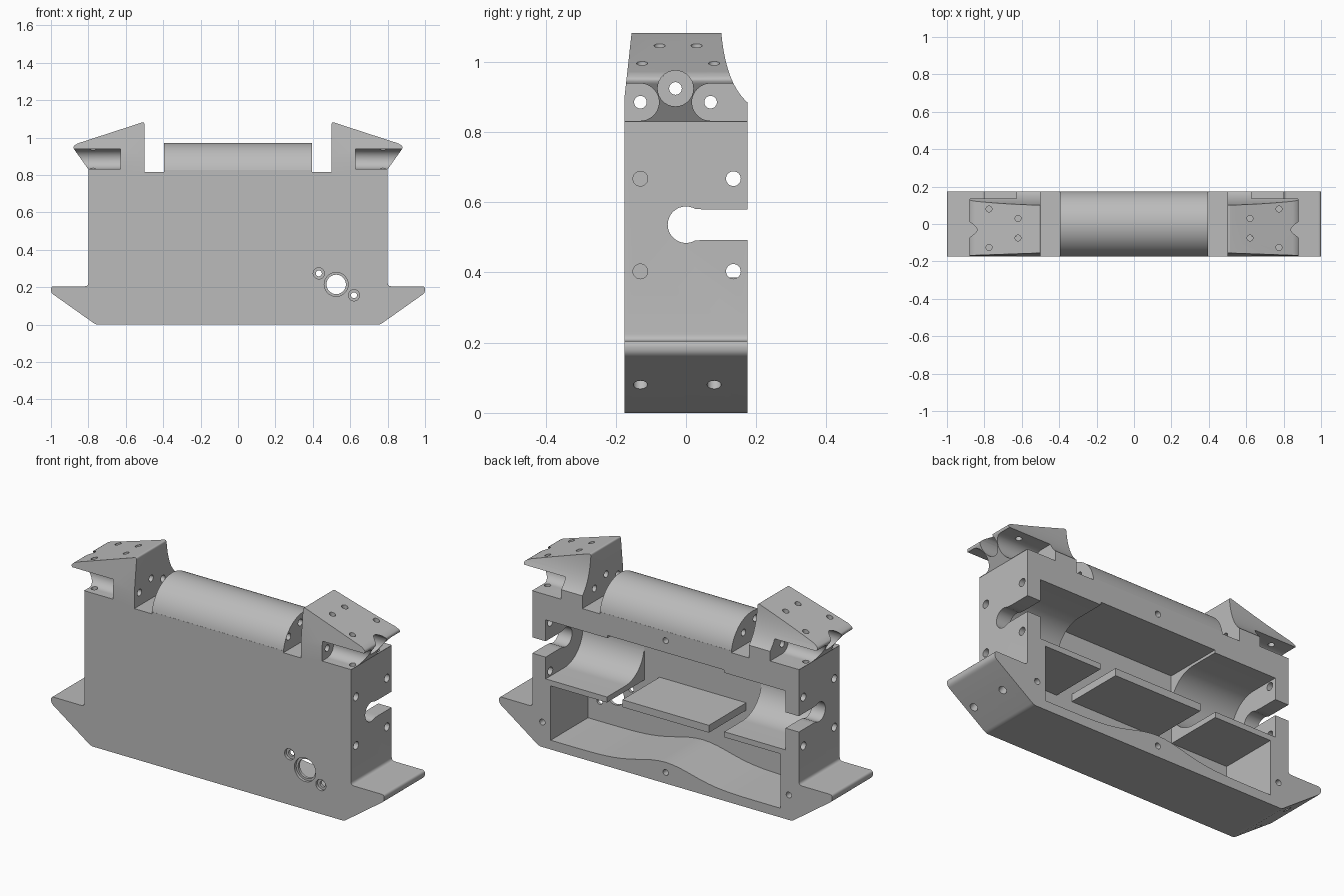
import bpy, bmesh, math
from mathutils import Vector, Matrix

cube = bpy.data.objects.get("Cube")
if cube:
    bpy.data.objects.remove(cube)

grey = bpy.data.materials.new("plain grey")
grey.use_nodes = True
grey.diffuse_color = (0.5, 0.5, 0.5, 1)
grey.node_tree.nodes["Principled BSDF"].inputs["Base Color"].default_value = (0.5, 0.5, 0.5, 1)


def prism(name, axis, pts, lo, hi):
    """Extrude a 2D outline along an axis: x uses (y,z), y uses (x,z), z uses (x,y)."""
    place = {"x": lambda a, b, t: (t, a, b),
             "y": lambda a, b, t: (a, t, b),
             "z": lambda a, b, t: (a, b, t)}[axis]
    count = len(pts)
    area = sum(pts[i - 1][0] * pts[i][1] - pts[i][0] * pts[i - 1][1] for i in range(count))
    if (area < 0) != (axis == "y"):
        pts = pts[::-1]
    bm = bmesh.new()
    low = [bm.verts.new(place(a, b, lo)) for a, b in pts]
    high = [bm.verts.new(place(a, b, hi)) for a, b in pts]
    bm.faces.new(low[::-1])
    bm.faces.new(high)
    for i in range(count):
        j = (i + 1) % count
        bm.faces.new((low[i], low[j], high[j], high[i]))
    return finish(name, bm)


def finish(name, bm):
    mesh = bpy.data.meshes.new(name)
    bm.to_mesh(mesh)
    bm.free()
    mesh.materials.append(grey)
    ob = bpy.data.objects.new(name, mesh)
    bpy.context.scene.collection.objects.link(ob)
    return ob


def arc(u, v, r, a0, a1, n=24):
    angles = [math.radians(a0 + (a1 - a0) * i / n) for i in range(n + 1)]
    return [(u + r * math.cos(a), v + r * math.sin(a)) for a in angles]


def circle(u, v, r, n=28):
    return arc(u, v, r, 0, 360, n)[:-1]


def box(u0, u1, v0, v1):
    return [(u0, v0), (u1, v0), (u1, v1), (u0, v1)]


def rounded(corners, n=5):
    """Outline from (u, v, setback) corners, softened with a small curve."""
    out = []
    for i, (u, v, r) in enumerate(corners):
        c = Vector((u, v))
        if not r:
            out.append((u, v))
            continue
        a = c + (Vector(corners[i - 1][:2]) - c).normalized() * r
        b = c + (Vector(corners[(i + 1) % len(corners)][:2]) - c).normalized() * r
        for k in range(n + 1):
            t = k / n
            out.append(tuple(a * (1 - t) ** 2 + c * 2 * t * (1 - t) + b * t * t))
    return out


def subtract(cutter):
    """Cut a solid from the housing, trying the second solver if the first finds nothing."""
    mod = housing.modifiers.new("cut", "BOOLEAN")
    mod.operation = "DIFFERENCE"
    mod.object = cutter
    for solver in ("EXACT", "MANIFOLD"):
        mod.solver = solver
        graph = bpy.context.evaluated_depsgraph_get()
        mesh = bpy.data.meshes.new_from_object(housing.evaluated_get(graph))
        if len(mesh.polygons):
            housing.data = mesh
            break
    housing.modifiers.clear()
    bpy.data.objects.remove(cutter)


def cut(axis, pts, lo, hi):
    subtract(prism("cutter", axis, pts, lo, hi))


def cut_both(axis, pts, lo, hi):
    """Make a cut and its mirror image across x = 0."""
    cut(axis, pts, lo, hi)
    if axis == "x":
        cut(axis, pts, -hi, -lo)
    else:
        cut(axis, [(-u, v) for u, v in pts], lo, hi)


# Whole silhouette: body, flared feet, horns and raised centre
half = [(0.76, 0, 0.015), (1.0, 0.17, 0.016), (1.0, 0.205, 0.016), (0.8, 0.205, 0.02),
        (0.8, 0.83, 0), (0.885, 0.95, 0.014), (0.86, 0.968, 0.012), (0.5, 1.085, 0.015),
        (0.5, 0.815, 0), (0.395, 0.815, 0), (0.395, 0.975, 0)]
outline = half + [(-u, v, r) for u, v, r in reversed(half)]
housing = prism("housing", "y", rounded(outline), -0.175, 0.175)

# Rounded saddle between the horns
cut("x", [(-0.25, 0.826)] + arc(0, 0.795, 0.177, 170, 10, 40)
    + [(0.25, 0.826), (0.25, 1.2), (-0.25, 1.2)], -0.45, 0.45)

# Horn front taper and hollow back curve
cut_both("x", [(-0.25, 0.9), (-0.175, 0.9), (-0.153, 1.1), (-0.25, 1.1)], 0.45, 0.95)
sweep = []
for i in range(15):
    t = i / 14
    p = (Vector((0.18, 0.88)) * (1 - t) ** 2 + Vector((0.112, 0.935)) * 2 * t * (1 - t)
         + Vector((0.1, 1.09)) * t * t)
    sweep.append(tuple(p))
cut_both("x", sweep + [(0.1, 1.2), (0.25, 1.2), (0.25, 0.88)], 0.45, 0.95)

# Round ended pockets and counterbore in the outer side of each horn
cut_both("x", arc(-0.13, 0.885, 0.053, -90, 90) + [(-0.25, 0.938), (-0.25, 0.832)], 0.627, 1.1)
cut_both("x", arc(0.07, 0.885, 0.053, 270, 90) + [(0.25, 0.938), (0.25, 0.832)], 0.627, 1.1)
cut_both("x", circle(-0.03, 0.924, 0.051), 0.632, 1.1)

# Long holes through horns and saddle
for y, z in ((-0.13, 0.885), (0.07, 0.885), (-0.03, 0.924)):
    cut("x", circle(y, z, 0.018), -1.1, 1.1)

# Screw holes in the horn tops
for x, y, low in ((0.62, 0.03, 0.96), (0.62, -0.075, 0.96), (0.775, 0.08, 0.76), (0.775, -0.125, 0.76)):
    cut_both("z", circle(x, y, 0.016, 20), low, 1.2)

# Cylindrical cradles, open at the back
cut_both("x", arc(0.015, 0.535, 0.16, 90, 270, 32) + [(0.3, 0.375), (0.3, 0.695)], 0.345, 0.72)

# Square centre bay with gaps beside its shelf
cut("y", box(-0.35, 0.35, 0.385, 0.71), -0.145, 0.3)
cut_both("y", box(0.26, 0.352, 0.3, 0.5), -0.145, 0.3)

# Lower pocket with a swell in the floor
floor = []
for i in range(33):
    x = -0.69 + 1.38 * i / 32
    floor.append((x, 0.05 + 0.065 * math.exp(-(x / 0.22) ** 2)))
cut("y", floor + [(0.69, 0.345), (-0.69, 0.345)], -0.145, 0.3)

# Keyhole slots in the end walls
keyhole = arc(0, 0.536, 0.052, 60, 300, 28) + [(0.06, 0.493), (0.3, 0.493), (0.3, 0.579), (0.06, 0.579)]
cut_both("x", keyhole, 0.68, 0.9)

# End wall holes: open ones at the back, blind ones at the front
for z in (0.403, 0.667):
    cut_both("x", circle(0.135, z, 0.021), 0.68, 0.9)
    cut_both("x", circle(-0.13, z, 0.021), 0.735, 0.9)

# Screw holes in the back face
for z in (0.06, 0.775):
    cut("y", circle(0, z, 0.016, 20), 0.08, 0.3)
cut_both("y", circle(0.74, 0.135, 0.016, 20), 0.08, 0.3)

# Stepped holes through the front plate
for x, z, outer, inner in ((0.525, 0.215, 0.064, 0.052), (0.432, 0.274, 0.03, 0.016), (0.62, 0.157, 0.03, 0.016)):
    cut("y", circle(x, z, outer), -0.3, -0.16)
    cut("y", circle(x, z, inner), -0.3, -0.1)

# Blind holes square to the sloping feet
for side in (1, -1):
    normal = Vector((0.17 * side, 0, -0.24)).normalized()
    for y in (-0.13, 0.08):
        bm = bmesh.new()
        turn = normal.to_track_quat("Z", "Y").to_matrix().to_4x4()
        spot = Matrix.Translation((0.873 * side, y, 0.08))
        bmesh.ops.create_cone(bm, cap_ends=True, segments=24, radius1=0.02, radius2=0.02,
                              depth=0.1, matrix=spot @ turn)
        bmesh.ops.recalc_face_normals(bm, faces=bm.faces)
        subtract(finish("cutter", bm))

# Smooth the curves and keep the machined edges crisp
bpy.ops.object.select_all(action="DESELECT")
housing.select_set(True)
bpy.context.view_layer.objects.active = housing
bpy.ops.object.shade_smooth_by_angle(angle=math.radians(30))
